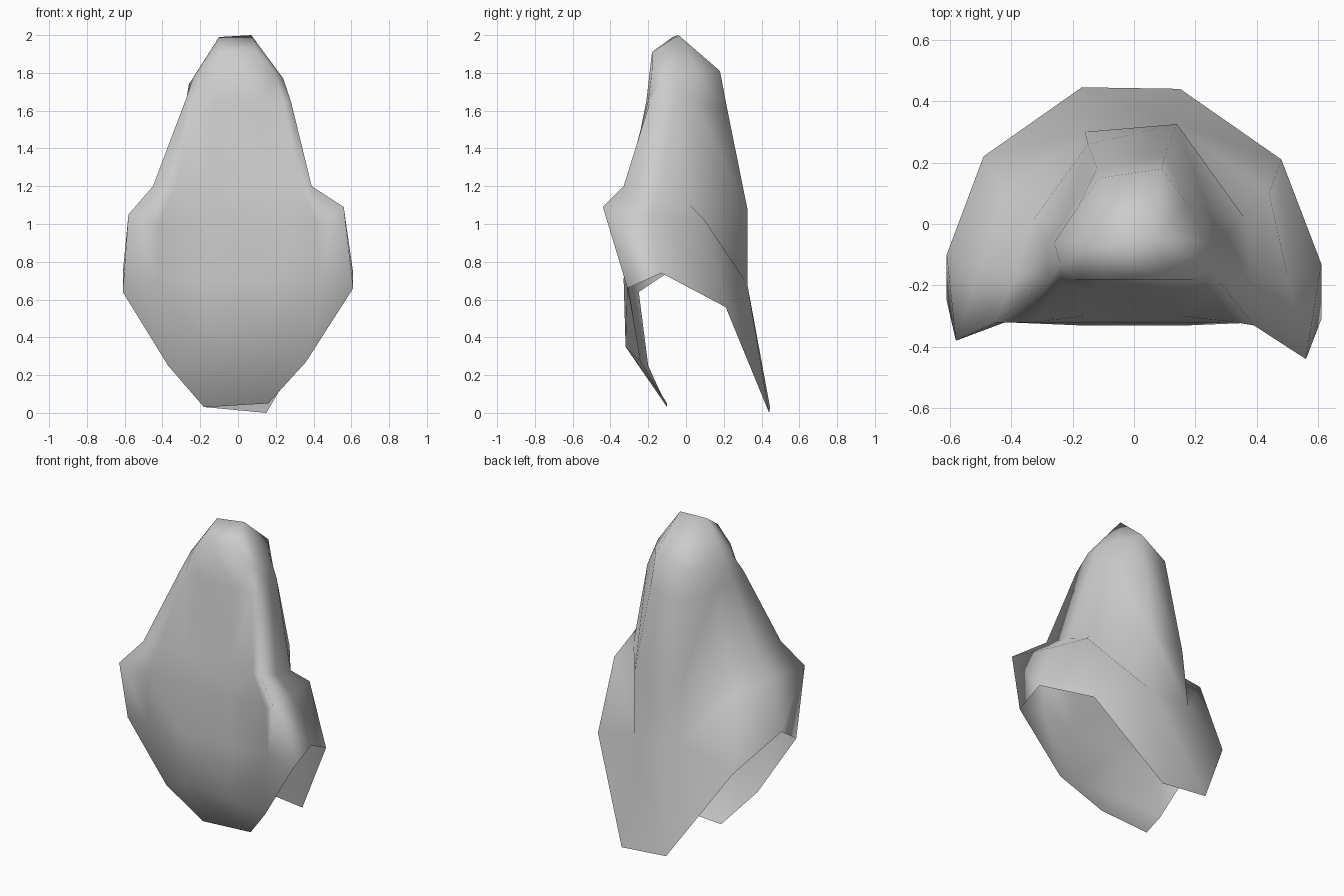
import bpy
import bmesh

cube = bpy.data.objects.get("Cube")
if cube:
    bpy.data.objects.remove(cube, do_unlink=True)

grey = bpy.data.materials.new("plain grey")
grey.use_nodes = True
grey.diffuse_color = (0.6, 0.6, 0.6, 1)
grey.node_tree.nodes["Principled BSDF"].inputs["Base Color"].default_value = (0.6, 0.6, 0.6, 1)

# Half outlines of the hollow body, each running from the front to the back
back_seam = (.14, .325, .68)
apex = [(.07, -.04, 2)] * 6
crown = [(.1, -.18, 1.91), (.19, -.18, 1.81), (.24, -.13, 1.77),
         (.24, -.06, 1.77), (.17, .07, 1.79), (.09, .18, 1.81)]
neck = [(.13, -.21, 1.65), (.24, -.2, 1.65), (.28, -.19, 1.65),
        (.28, -.06, 1.62), (.24, .05, 1.65), (.1, .22, 1.6)]
waist = [(.16, -.3, 1.2), (.33, -.32, 1.2), (.39, -.33, 1.2),
         (.38, -.15, 1.15), (.36, .02, 1.1), (.14, .325, 1.08)]
wing = [(.17, -.32, 1), (.42, -.32, 1), (.56, -.44, 1.09),
        (.5, -.17, 1.05), (.44, .1, 1.02), back_seam]
rim = [(.18, -.33, .7), (.43, -.31, .7), (.61, -.31, .66),
       (.61, -.13, .74), (.48, .21, .56), back_seam]
body_rows = [apex, crown, neck, waist, wing, rim]

# The front tongue and back flap taper down from the rim
tongue_side = (.36, -.24, .27)
tongue_tip = (.16, -.1, .05)
tongue_rows = [rim[:3],
               [(.17, -.32, .35), tongue_side, rim[2]],
               [tongue_tip, tongue_side, rim[2]]]
flap_tip = (.15, .44, 0)
flap_rows = [rim[4:], [rim[4], flap_tip]]

# Places where the right half is not quite a mirror of the left
uneven = {
    apex[0]: (.1, -.07, 1.99), crown[3]: (.26, -.06, 1.74),
    crown[4]: (.18, .06, 1.74), crown[5]: (.11, .15, 1.72),
    neck[4]: (.22, .02, 1.6), neck[5]: (.12, .18, 1.55),
    waist[2]: (.45, -.32, 1.2), waist[4]: (.33, .01, 1.1),
    waist[5]: (.15, .26, 1.08), wing[2]: (.58, -.38, 1.05),
    wing[3]: (.5, -.14, 1.03), wing[4]: (.42, .1, 1.01),
    rim[2]: (.61, -.25, .64), rim[3]: (.61, -.1, .74),
    rim[4]: (.49, .22, .56), back_seam: (.16, .3, .7),
    tongue_side: (.37, -.2, .25), tongue_tip: (.18, -.1, .03),
    flap_tip: (.17, .445, .03),
}

bm = bmesh.new()
verts = {}


def vertex(point, side):
    """Share one vertex per place and side."""
    key = (side, point)
    if key not in verts:
        x, y, z = uneven.get(point, point) if side < 0 else point
        verts[key] = bm.verts.new((x * side, y, z))
    return verts[key]


def face(corners):
    corners = list(dict.fromkeys(corners))
    if len(corners) > 2 and not bm.faces.get(corners):
        bm.faces.new(corners)


def skin(rows, close_front, close_back):
    for upper, lower in zip(rows, rows[1:]):
        for side in (1, -1):
            for i in range(len(upper) - 1):
                loop = [upper[i], lower[i], lower[i + 1], upper[i + 1]]
                # Front panels fold along the face edge, the others along the wing
                if i < 2:
                    loop = loop[1:] + loop[:1]
                for triangle in (loop[:3], loop[2:] + loop[:1]):
                    face([vertex(p, side) for p in triangle[::side]])
        # Bridge the two halves across the middle
        for wanted, end, order in ((close_front, 0, 1), (close_back, -1, -1)):
            if wanted:
                quad = [vertex(upper[end], -1), vertex(lower[end], -1),
                        vertex(lower[end], 1), vertex(upper[end], 1)]
                face(quad[::order])


skin(body_rows, True, True)
skin(tongue_rows, True, False)
skin(flap_rows, False, True)
bmesh.ops.recalc_face_normals(bm, faces=bm.faces)

# One smooth open shell
mesh = bpy.data.meshes.new("hollow_shell")
bm.to_mesh(mesh)
bm.free()
mesh.materials.append(grey)
shell = bpy.data.objects.new("hollow_shell", mesh)
bpy.context.collection.objects.link(shell)
for polygon in mesh.polygons:
    polygon.use_smooth = True
